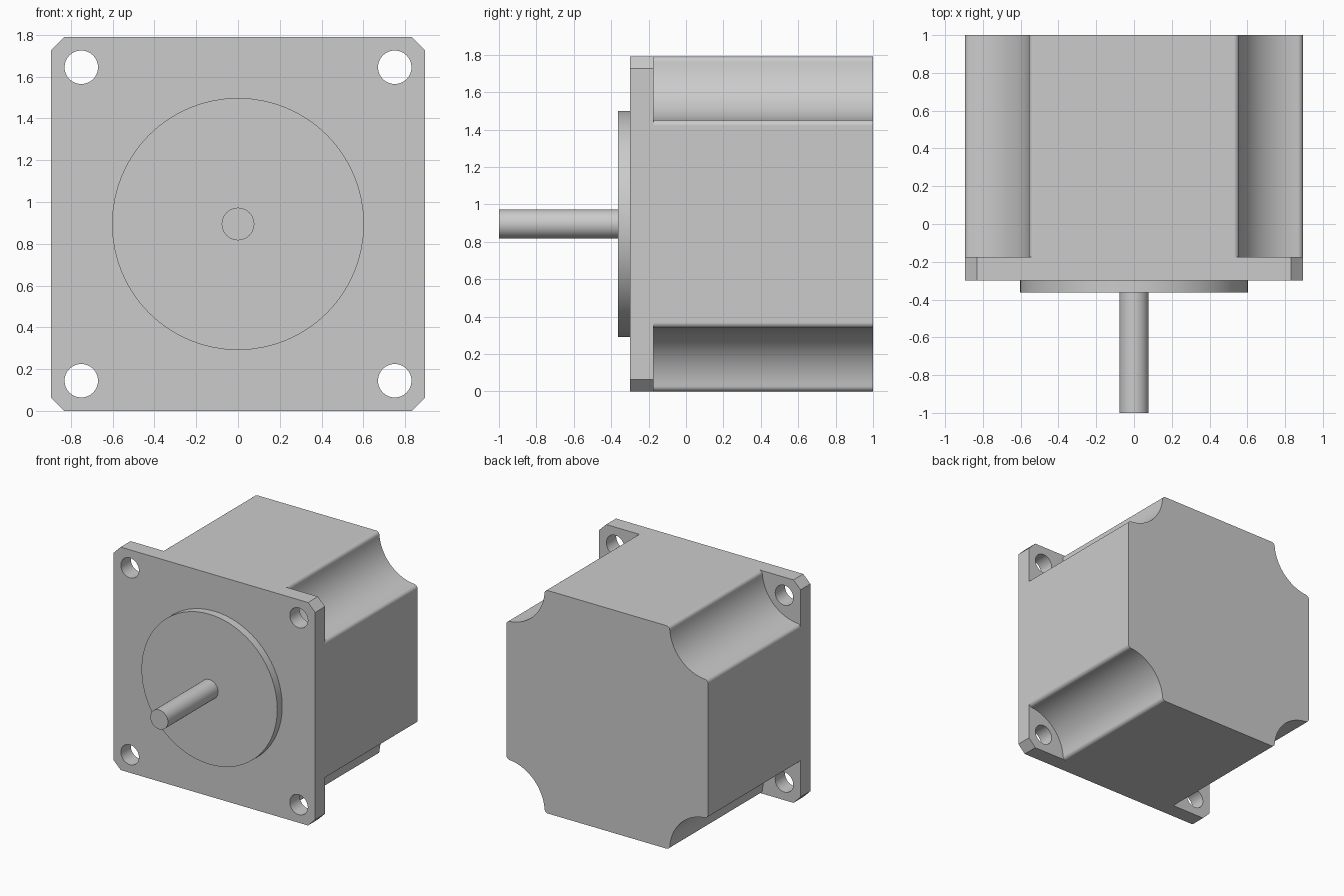
import bpy, bmesh
from math import sin, cos, pi, sqrt, atan2, radians

if "Cube" in bpy.data.objects:
    bpy.data.objects.remove(bpy.data.objects["Cube"])

H = 0.895          # half width, also the height of the shaft axis
R, FILLET = 0.34, 0.03


def circle(radius, cx=0, cz=0, n=64):
    return [(cx + radius * cos(2 * pi * i / n), cz + radius * sin(2 * pi * i / n)) for i in range(n)]


def four_corners(points):
    """Repeat one corner's points around the square, clockwise."""
    loop = []
    for _ in range(4):
        loop += points
        points = [(z, -x) for x, z in points]
    return loop


def prism(name, y0, y1, outline, holes=()):
    """Extrude an outline in the XZ plane, with optional holes, along y."""
    bm = bmesh.new()
    edges = []
    for loop in (outline, *holes):
        verts = [bm.verts.new((x, y0, z + H)) for x, z in loop]
        if holes:
            edges += [bm.edges.new((verts[i - 1], verts[i])) for i in range(len(verts))]
        else:
            bm.faces.new(verts)
    if holes:
        bmesh.ops.triangle_fill(bm, edges=edges, use_beauty=True, use_dissolve=False)
    ext = bmesh.ops.extrude_face_region(bm, geom=bm.faces[:])
    top = [v for v in ext["geom"] if isinstance(v, bmesh.types.BMVert)]
    bmesh.ops.translate(bm, verts=top, vec=(0, y1 - y0, 0))
    bmesh.ops.recalc_face_normals(bm, faces=bm.faces[:])
    mesh = bpy.data.meshes.new(name)
    bm.to_mesh(mesh)
    bm.free()
    mesh.shade_smooth()
    mesh.set_sharp_from_angle(angle=radians(30))
    obj = bpy.data.objects.new(name, mesh)
    bpy.context.collection.objects.link(obj)
    mod = obj.modifiers.new("clean_shading", "WEIGHTED_NORMAL")
    mod.keep_sharp = True
    return obj


# Corner scoop of the housing, as inward offsets from the square's corner
d = sqrt((R + FILLET) ** 2 - FILLET ** 2)
a = atan2(FILLET, d)
lip = []
for i in range(8):
    t = -pi / 2 - (pi / 2 - a) * i / 8
    lip.append((d + FILLET * cos(t), FILLET + FILLET * sin(t)))
arc = [(R * cos(a + (pi / 2 - 2 * a) * i / 24), R * sin(a + (pi / 2 - 2 * a) * i / 24)) for i in range(25)]
scoop = lip + arc + [(v, u) for u, v in reversed(lip)]

# Motor housing with four scooped corners
prism("housing", -0.175, 1.0, four_corners([(H - u, H - v) for u, v in scoop]))

# Mounting flange with chamfered corners and bolt holes
bolts = [circle(0.08, sx * 0.75, sz * 0.75, 48) for sx in (-1, 1) for sz in (-1, 1)]
prism("mounting_flange", -0.30, -0.175, four_corners([(H - 0.063, H), (H, H - 0.063)]), bolts)

# Round pilot boss and output shaft
prism("pilot_boss", -0.363, -0.30, circle(0.603))
prism("output_shaft", -1.0, -0.363, circle(0.078, n=48))
